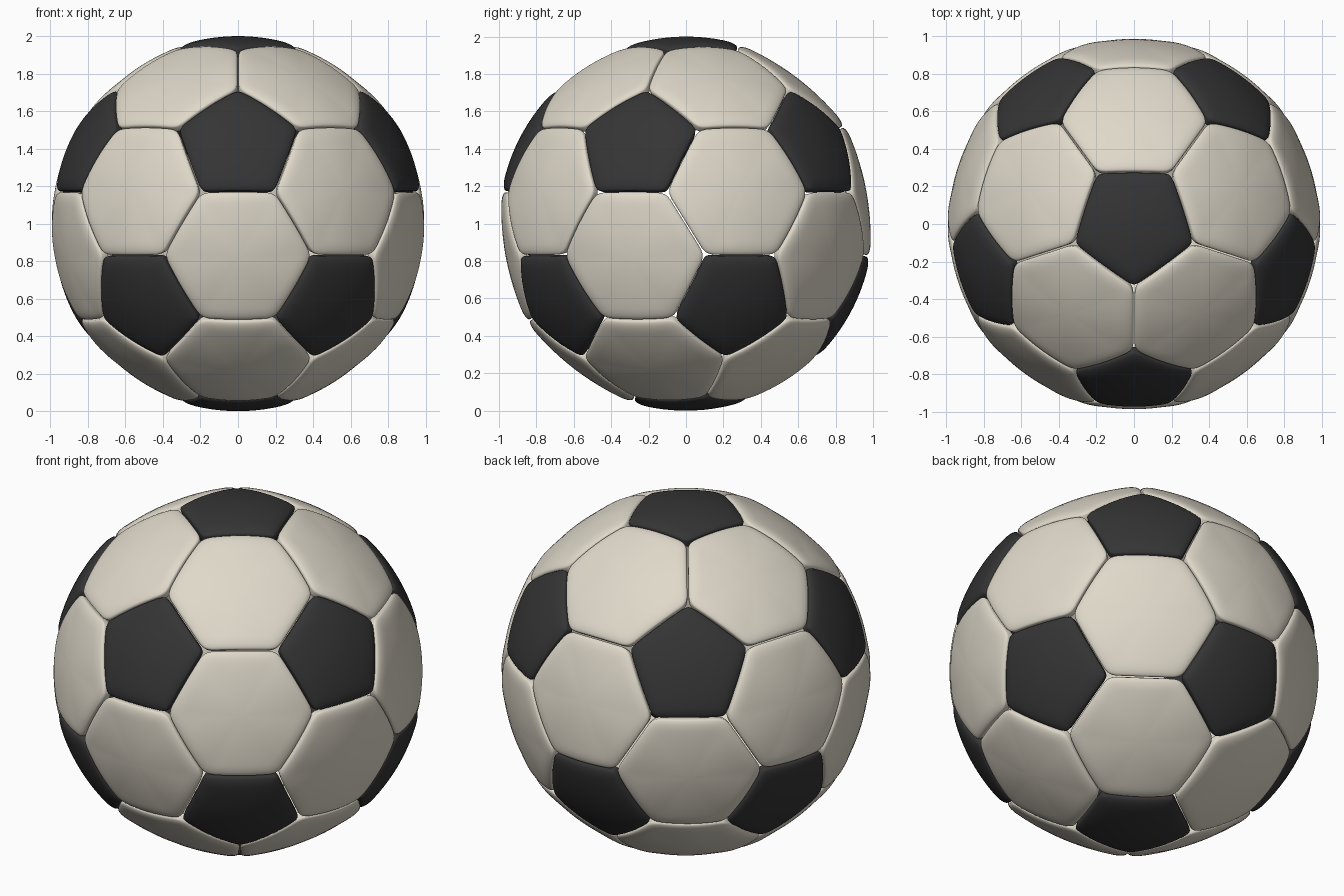
import bpy, bmesh
from math import sin, cos, pi, atan, atan2, sqrt
from itertools import combinations
from mathutils import Vector

if "Cube" in bpy.data.objects:
    bpy.data.objects.remove(bpy.data.objects["Cube"])

SEG = 14            # samples along each panel edge
GAP = 0.004         # half width of the seam
RIM = 0.085         # width of the rounded rim
DROP = 0.022        # how far the rim sinks at the seam
INNER = 0.94        # radius of the panel backs
RINGS = [1, .99, .975, .955, .93, .9, .86, .82, .77, .71, .64, .54, .42, .28, .14]

# Icosahedron corner directions, one at each pole
lat = atan(0.5)
ico = [Vector((0, 0, 1)), Vector((0, 0, -1))]
for k in range(5):
    for s in (1, -1):
        a = s * -pi / 2 + k * 2 * pi / 5
        ico.append(Vector((cos(lat) * cos(a), cos(lat) * sin(a), s * sin(lat))))


def near(a, b):
    return 0.1 < (a - b).length < 1.2


def cut(a, b):
    return a.lerp(b, 1 / 3)


def ordered(points):
    """Sort polygon corners counter-clockwise seen from outside."""
    c = sum(points, Vector()) / len(points)
    n = c.normalized()
    u = (points[0] - c).normalized()
    v = n.cross(u)
    return c, sorted(points, key=lambda p: atan2((p - c).dot(v), (p - c).dot(u)))


def add_panel(bm, points, crown):
    """Puffed spherical panel with rounded rim, side wall and back."""
    c, pts = ordered(points)
    scale = 1 / pts[0].length
    c, pts = c * scale, [p * scale for p in pts]
    n = len(pts)
    apothem = ((pts[0] + pts[1]) / 2 - c).length
    outline = []
    for i in range(n):
        for j in range(SEG):
            f = 0.5 - 0.5 * cos(pi * j / SEG)
            p = pts[i].lerp(pts[(i + 1) % n], f)
            corner = max(0, 1 - min(f, 1 - f) / 0.12) ** 2
            outline.append(c + (p - c) * (1 - GAP / apothem - 0.03 * corner))
    total = len(outline)

    def ring(t, r):
        return [bm.verts.new((c + (p - c) * t).normalized() * r) for p in outline]

    def bridge(a, b):
        for i in range(total):
            j = (i + 1) % total
            bm.faces.new((a[i], a[j], b[j], b[i]))

    def cap(a, r, flip=False):
        mid = bm.verts.new(c.normalized() * r)
        for i in range(total):
            f = (a[i], a[(i + 1) % total], mid)
            bm.faces.new(f[::-1] if flip else f)

    back = ring(1, INNER)
    cap(back, INNER, True)
    prev = back
    for t in RINGS:
        d = (1 - t) * apothem
        e = max(0, 1 - d / RIM)
        r = 1 - (1 - crown) * (1 - t * t) - DROP * (1 - sqrt(max(0, 1 - e ** 2.5)))
        row = ring(t, r)
        bridge(prev, row)
        prev = row
    cap(prev, crown)


def make_object(name, panels, crown, color):
    bm = bmesh.new()
    for p in panels:
        add_panel(bm, p, crown)
    bmesh.ops.translate(bm, verts=bm.verts, vec=(0, 0, 1))
    mesh = bpy.data.meshes.new(name)
    bm.to_mesh(mesh)
    bm.free()
    ob = bpy.data.objects.new(name, mesh)
    bpy.context.collection.objects.link(ob)
    mat = bpy.data.materials.new(name + "_material")
    mat.diffuse_color = color
    mat.use_nodes = True
    mat.node_tree.nodes["Principled BSDF"].inputs["Base Color"].default_value = mat.diffuse_color
    mesh.materials.append(mat)
    bpy.ops.object.select_all(action='DESELECT')
    ob.select_set(True)
    bpy.context.view_layer.objects.active = ob
    bpy.ops.object.shade_smooth_by_angle(angle=0.9)


# Dark five-sided panels around each icosahedron corner
pentagons = [[cut(a, b) for b in ico if near(a, b)] for a in ico]
# Light six-sided panels on each icosahedron face
hexagons = [[cut(a, b) for a in tri for b in tri if a is not b]
            for tri in combinations(ico, 3)
            if all(near(a, b) for a, b in combinations(tri, 2))]

make_object("pentagon_panels", pentagons, 1.0, (0.035, 0.035, 0.035, 1))
make_object("hexagon_panels", hexagons, 0.98, (0.74, 0.69, 0.59, 1))
